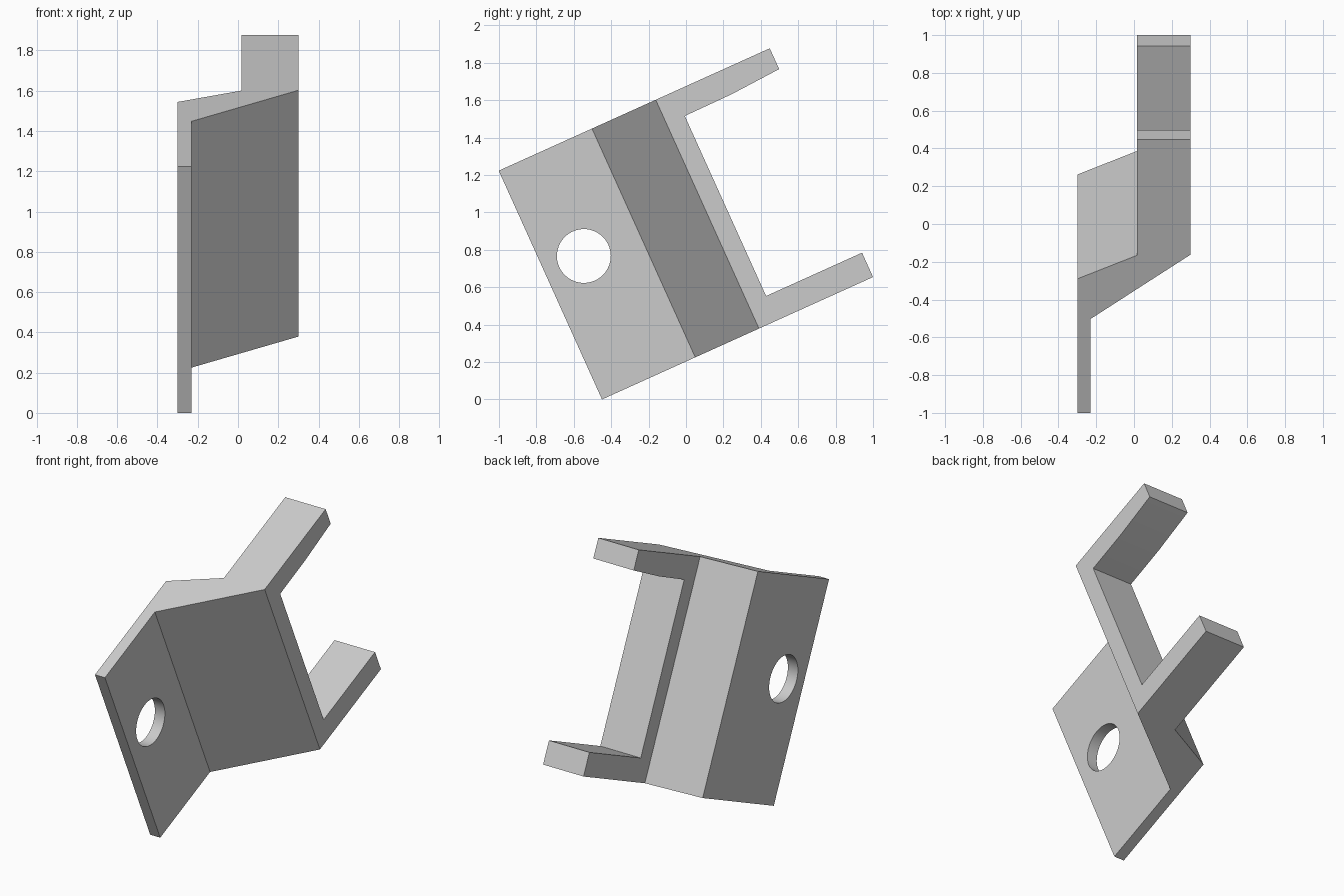
import bpy, bmesh, math
from mathutils import Matrix, Vector

cube = bpy.data.objects.get("Cube")
if cube:
    bpy.data.objects.remove(cube, do_unlink=True)

TILT = math.radians(24.3)
HEIGHT = 1.342

grey = bpy.data.materials.new("plain grey")
grey.use_nodes = True
grey.diffuse_color = (0.6, 0.6, 0.6, 1)
grey.node_tree.nodes["Principled BSDF"].inputs["Base Color"].default_value = (0.6, 0.6, 0.6, 1)


def prism(name, points, sweep):
    """Solid made by sweeping a closed outline along a vector."""
    bm = bmesh.new()
    face = bm.faces.new([bm.verts.new(p) for p in points])
    swept = bmesh.ops.extrude_face_region(bm, geom=[face])["geom"]
    verts = [g for g in swept if isinstance(g, bmesh.types.BMVert)]
    bmesh.ops.translate(bm, verts=verts, vec=Vector(sweep))
    bmesh.ops.recalc_face_normals(bm, faces=bm.faces)
    mesh = bpy.data.meshes.new(name)
    bm.to_mesh(mesh)
    bm.free()
    mesh.materials.append(grey)
    obj = bpy.data.objects.new(name, mesh)
    bpy.context.collection.objects.link(obj)
    return obj


def cut(target, cutter):
    """Subtract the cutter and discard it."""
    cutter.hide_render = True
    mod = target.modifiers.new("cut", "BOOLEAN")
    mod.operation = "DIFFERENCE"
    mod.solver = "EXACT"
    mod.object = cutter
    bpy.context.view_layer.objects.active = target
    bpy.ops.object.modifier_apply(modifier=mod.name)
    bpy.data.objects.remove(cutter, do_unlink=True)


# Bracket body: thin plate, sloped middle, thick arm block
outline = [(-0.3, 0), (-0.23, 0), (-0.23, 0.547), (0.3, 0.921),
           (0.3, 1.59), (0.017, 1.59), (0.017, 0.917), (-0.3, 0.78)]
bracket = prism("bracket", [(x, u, 0) for x, u in outline], (0, 0, HEIGHT))

# Slot that leaves two arms, the upper one tapering slightly
slot = [(1.027, 0.143), (1.8, 0.143), (1.8, 1.235),
        (1.59, 1.22), (1.304, 1.202), (1.027, 1.199)]
cut(bracket, prism("slot_cutter", [(-0.1, u, v) for u, v in slot], (0.6, 0, 0)))

# Round hole through the plate
steps = 48
ring = [(-0.4, 0.227 + 0.144 * math.cos(math.tau * i / steps),
         0.739 + 0.144 * math.sin(math.tau * i / steps)) for i in range(steps)]
cut(bracket, prism("hole_cutter", ring, (0.25, 0, 0)))

# Lean the bracket back onto its corner
bracket.data.transform(Matrix.Translation((0, -0.449, 0)) @ Matrix.Rotation(TILT, 4, "X"))
bpy.ops.object.select_all(action="DESELECT")
bracket.select_set(True)
bpy.context.view_layer.objects.active = bracket
bpy.ops.object.shade_smooth_by_angle(angle=math.radians(20))
